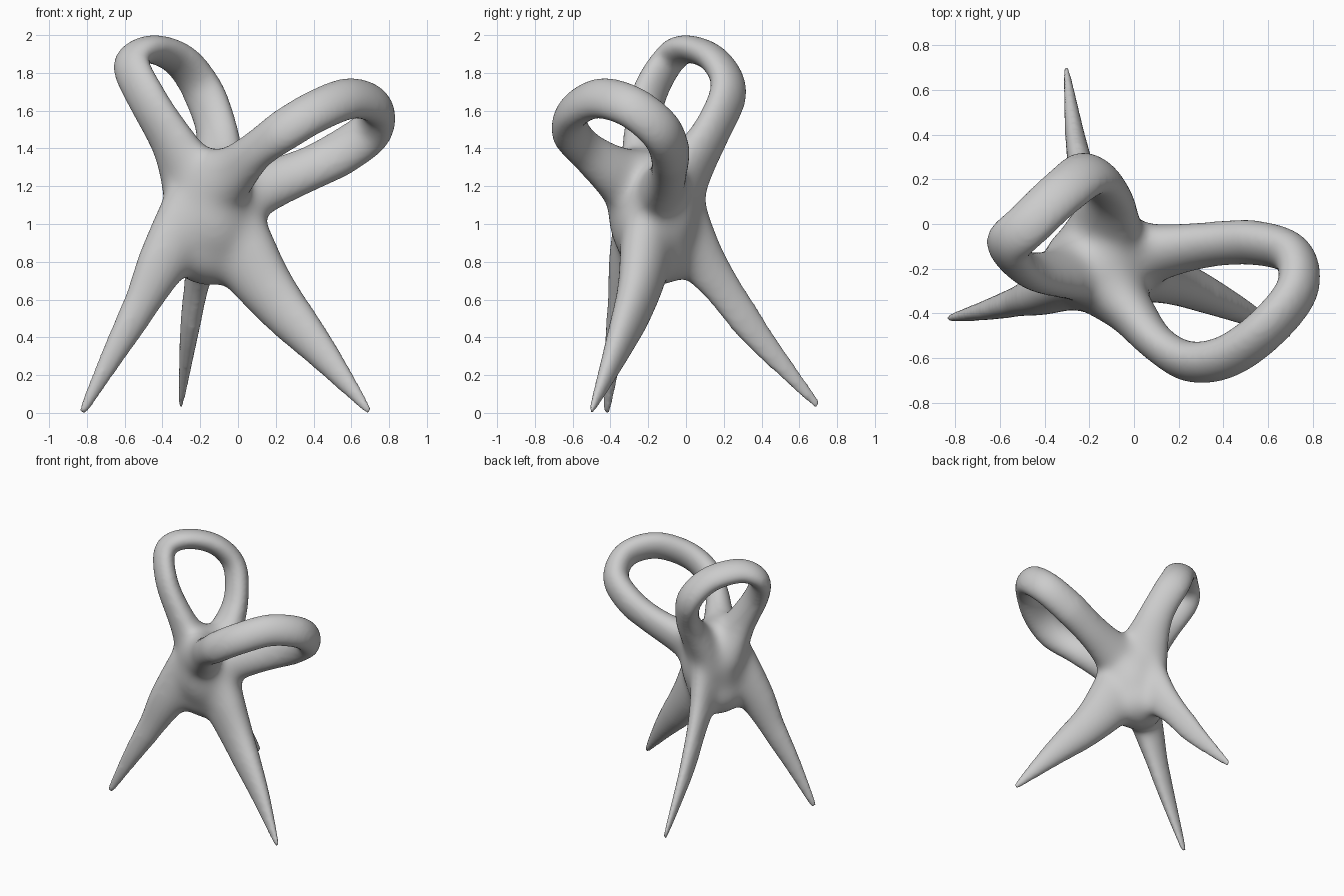
import bpy, bmesh, math
from mathutils import Vector, Matrix

if "Cube" in bpy.data.objects:
    bpy.data.objects.remove(bpy.data.objects["Cube"])

bm = bmesh.new()


def spline(pts, steps=8):
    """Catmull-Rom through (x, y, z, radius) points."""
    p = [Vector(q) for q in pts]
    p = [2 * p[0] - p[1]] + p + [2 * p[-1] - p[-2]]
    out = []
    for i in range(1, len(p) - 2):
        a, b, c, d = p[i - 1:i + 3]
        for k in range(steps):
            t = k / steps
            out.append(0.5 * (2 * b + (c - a) * t + (2 * a - 5 * b + 4 * c - d) * t * t
                              + (3 * b - a - 3 * c + d) * t ** 3))
    return out + [p[-2]]


def tube(pts, axis, ratio, sides=20):
    """Closed limb of elliptical section; 'ratio' scales the radius along 'axis'."""
    path = spline(pts)
    rings = []
    for i, q in enumerate(path):
        t = (path[min(i + 1, len(path) - 1)] - path[max(i - 1, 0)]).to_3d().normalized()
        u = Vector(axis)
        u = (u - t * u.dot(t)).normalized()
        v = t.cross(u)
        r = max(q[3], 0.008)
        rings.append([bm.verts.new(q.to_3d() + u * (r * ratio * math.cos(a)) + v * (r * math.sin(a)))
                      for a in (2 * math.pi * k / sides for k in range(sides))])
    for a, b in zip(rings, rings[1:]):
        for k in range(sides):
            n = (k + 1) % sides
            bm.faces.new((a[k], a[n], b[n], b[k]))
    bm.faces.new(rings[0][::-1])
    bm.faces.new(rings[-1])


# Three tapering legs, tip to body
tube([(-.825, -.42, .003, .016), (-.81, -.417, .03, .028), (-.66, -.385, .31, .065), (-.515, -.345, .57, .10),
      (-.39, -.305, .81, .15), (-.22, -.235, 1.1, .19)], (.3, -1, 0), .7)
tube([(.69, -.50, .008, .016), (.672, -.49, .035, .028), (.45, -.375, .31, .088), (.20, -.265, .60, .148),
      (.04, -.215, .83, .19), (-.08, -.18, 1.1, .19)], (.4, 1, 0), .7)
tube([(-.305, .695, .045, .016), (-.30, .67, .07, .028), (-.262, .385, .40, .076), (-.225, .20, .65, .108),
      (-.185, .05, .86, .15), (-.14, -.08, 1.12, .18)], (1, .2, 0), .6)

# Upright loop
tube([(-.20, -.19, 1.15, .15), (-.325, -.225, 1.40, .10), (-.475, -.205, 1.65, .078), (-.565, -.105, 1.85, .072),
      (-.47, .0, 1.925, .072), (-.31, .15, 1.87, .075), (-.19, .225, 1.71, .08), (-.11, .13, 1.48, .088),
      (-.11, .0, 1.28, .12), (-.12, -.10, 1.1, .15)], (.24, -.18, .08), 1.5)

# Side loop
tube([(-.18, -.23, 1.18, .17), (-.03, -.375, 1.27, .12), (.10, -.53, 1.39, .088), (.25, -.615, 1.50, .088),
      (.42, -.59, 1.60, .088), (.60, -.46, 1.665, .088), (.73, -.29, 1.62, .088), (.71, -.14, 1.50, .092),
      (.55, -.085, 1.38, .095), (.35, -.09, 1.28, .098), (.14, -.12, 1.2, .118), (-.10, -.16, 1.12, .16)],
     (.168, -.186, -.367), 1.32)

# Central body, with a fuller underside between the legs
for (x, y, z), r in (((-.13, -.17, 1.06), (.245, .245, .33)), ((-.16, -.15, .86), (.21, .20, .19))):
    bmesh.ops.create_icosphere(bm, subdivisions=4, radius=1, matrix=Matrix.Translation((x, y, z))
                               @ Matrix.Diagonal((*r, 1)))

bmesh.ops.recalc_face_normals(bm, faces=bm.faces)
mesh = bpy.data.meshes.new("looped_tripod")
bm.to_mesh(mesh)
bm.free()
obj = bpy.data.objects.new("looped_tripod", mesh)
bpy.context.collection.objects.link(obj)
bpy.context.view_layer.objects.active = obj
obj.select_set(True)

# Fuse the limbs into one skin
rem = obj.modifiers.new("fuse", 'REMESH')
rem.mode = 'VOXEL'
rem.voxel_size = 0.014
bpy.ops.object.modifier_apply(modifier=rem.name)

# Blend strongly near the body, lightly towards the ends
group = obj.vertex_groups.new(name="blend")
centre = Vector((-.13, -.17, 1.06))
for v in obj.data.vertices:
    d = (v.co - centre).length
    group.add([v.index], min(1, max(.1, 1 - (d - .42) / .35)), 'REPLACE')
sm = obj.modifiers.new("blend", 'SMOOTH')
sm.factor = 0.5
sm.iterations = 130
sm.vertex_group = group.name
bpy.ops.object.modifier_apply(modifier=sm.name)
bpy.ops.object.shade_smooth()
